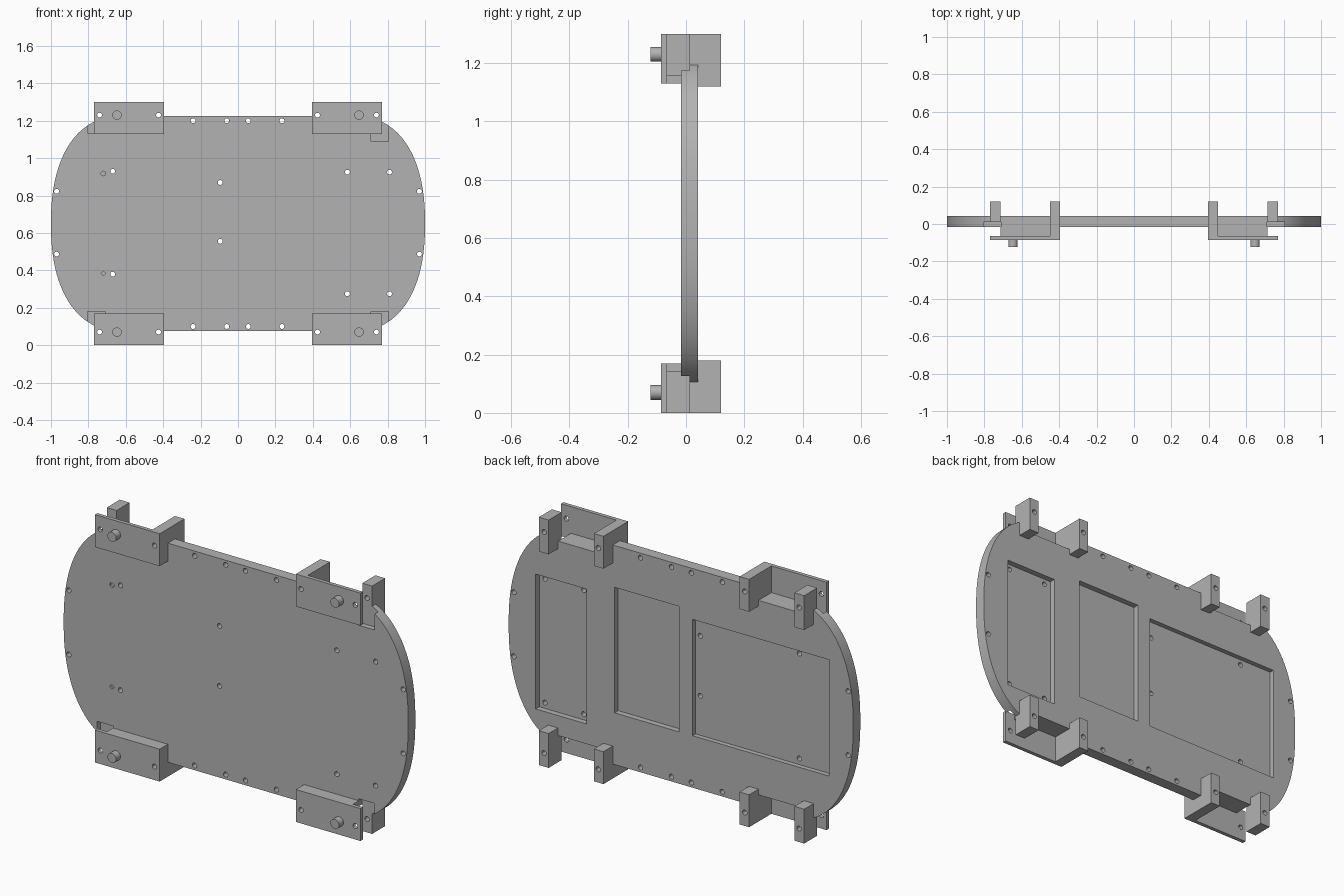
import bpy, bmesh, math
from mathutils import Matrix, Vector

cube = bpy.data.objects.get("Cube")
if cube:
    bpy.data.objects.remove(cube, do_unlink=True)

grey = bpy.data.materials.new("plain grey")
grey.use_nodes = True
COLOUR = (0.45, 0.45, 0.45, 1)
grey.diffuse_color = COLOUR
grey.node_tree.nodes["Principled BSDF"].inputs["Base Color"].default_value = COLOUR

MID = 0.65          # height of the horizontal mirror line
FRONT, BACK = -0.017, 0.042
HOLE = 0.013


def finish(name, bm):
    bmesh.ops.recalc_face_normals(bm, faces=bm.faces)
    mesh = bpy.data.meshes.new(name)
    bm.to_mesh(mesh)
    bm.free()
    mesh.materials.append(grey)
    ob = bpy.data.objects.new(name, mesh)
    bpy.context.collection.objects.link(ob)
    return ob


def add_box(bm, x, y, z):
    size = Vector((x[1] - x[0], y[1] - y[0], z[1] - z[0]))
    centre = Vector((sum(x) / 2, sum(y) / 2, sum(z) / 2))
    bmesh.ops.create_cube(bm, size=1, matrix=Matrix.Translation(centre) @ Matrix.Diagonal(size).to_4x4())


def add_rod(bm, x, z, r, y0, y1, sides=16):
    place = Matrix.Translation((x, (y0 + y1) / 2, z)) @ Matrix.Rotation(math.pi / 2, 4, "X")
    bmesh.ops.create_cone(bm, cap_ends=True, segments=sides, radius1=r, radius2=r,
                          depth=abs(y1 - y0), matrix=place)


def cut(ob, bm):
    """Subtract a throwaway cutter mesh and bake the result."""
    cutter = finish("cutter", bm)
    cutter.hide_render = True
    mod = ob.modifiers.new("cut", "BOOLEAN")
    mod.operation, mod.solver, mod.object = "DIFFERENCE", "EXACT", cutter
    bpy.context.view_layer.update()
    graph = bpy.context.evaluated_depsgraph_get()
    mesh = bpy.data.meshes.new_from_object(ob.evaluated_get(graph))
    ob.modifiers.clear()
    ob.data = mesh
    bpy.data.objects.remove(cutter, do_unlink=True)


def smooth(ob):
    bpy.ops.object.select_all(action="DESELECT")
    ob.select_set(True)
    bpy.context.view_layer.objects.active = ob
    bpy.ops.object.shade_smooth_by_angle(angle=math.radians(30))


def mirrored(span, sign, centre=0):
    return tuple(sorted(centre + sign * (v - centre) for v in span))


# Main panel: straight top and bottom, rounded superellipse ends
bm = bmesh.new()
STEPS, POWER = 96, 2 / 2.3
outline = []
for i in range(STEPS):
    a = 2 * math.pi * (i + 0.5) / STEPS
    c, s = math.cos(a), math.sin(a)
    outline.append(bm.verts.new((math.copysign(0.62 + 0.38 * abs(c) ** POWER, c), FRONT,
                                 MID + math.copysign(0.575 * abs(s) ** POWER, s))))
face = bm.faces.new(outline)
ext = bmesh.ops.extrude_face_region(bm, geom=[face])
bmesh.ops.translate(bm, vec=(0, BACK - FRONT, 0),
                    verts=[v for v in ext["geom"] if isinstance(v, bmesh.types.BMVert)])
panel = finish("main_panel", bm)

# Pockets sunk into the back
bm = bmesh.new()
for x, z, depth in (((0.547, 0.843), (0.245, 0.952), 0.03),
                    ((0.01, 0.385), (0.347, 1.005), 0.03),
                    ((-0.86, -0.067), (0.348, 0.958), 0.025)):
    add_box(bm, x, (BACK - depth, 0.1), z)
cut(panel, bm)

# Bracket gaps through the edge, and shallow front notches beside them
gaps, notches = bmesh.new(), bmesh.new()
for sx in (1, -1):
    for sz in (1, -1):
        add_box(gaps, mirrored((0.395, 0.77), sx), (-0.2, 0.2), mirrored((1.16, 1.4), sz, MID))
        low = 1.09 if sx == sz == 1 else (1.135 if sz == 1 else 1.12)
        add_box(notches, mirrored((0.712, 0.805), sx), (-0.2, 0.012), mirrored((low, 1.4), sz, MID))
cut(panel, gaps)
cut(panel, notches)

# Screw holes through the panel
spots = [(x, z) for x in (-0.24, -0.06, 0.055, 0.235) for z in (0.1, 1.2)]
spots += [(x, z) for x in (-0.97, 0.97) for z in (0.487, 0.823)]
spots += [(x, z) for x in (0.585, 0.81) for z in (0.275, 0.925)]
spots += [(-0.095, 0.87), (-0.095, 0.555), (-0.67, 0.93), (-0.67, 0.38)]
bm = bmesh.new()
for x, z in spots:
    add_rod(bm, x, z, HOLE, -0.2, 0.2)
for z, sides in ((0.918, 6), (0.384, 4)):      # blind holes in the front
    add_rod(bm, -0.72, z, HOLE, -0.1, FRONT + 0.01, sides)
cut(panel, bm)
smooth(panel)

# Four corner brackets: face plate, two posts, shelf and peg
PARTS = (("face_plate", (0.395, 0.77), (-0.085, -0.065), (1.13, 1.3)),
         ("inner_post", (0.395, 0.45), (-0.065, 0.12), (1.13, 1.3)),
         ("outer_post", (0.713, 0.77), (0.012, 0.12), (1.12, 1.3)),
         ("shelf", (0.45, 0.713), (-0.065, FRONT), (1.13, 1.16)))
for sx, side in ((1, "left"), (-1, "right")):
    for sz, level in ((1, "upper"), (-1, "lower")):
        tag = f"{level}_{side}_"
        z = MID + sz * 0.58
        for name, xs, ys, zs in PARTS:
            bm = bmesh.new()
            add_box(bm, mirrored(xs, sx), ys, mirrored(zs, sz, MID))
            part = finish(tag + name, bm)
            if name != "shelf":
                holes = bmesh.new()
                for x in (0.425, 0.74):
                    add_rod(holes, sx * x, z, HOLE, -0.2, 0.2)
                cut(part, holes)
                smooth(part)
        bm = bmesh.new()
        add_rod(bm, sx * 0.647, z, 0.025, -0.122, -0.08, 32)
        smooth(finish(tag + "peg", bm))
